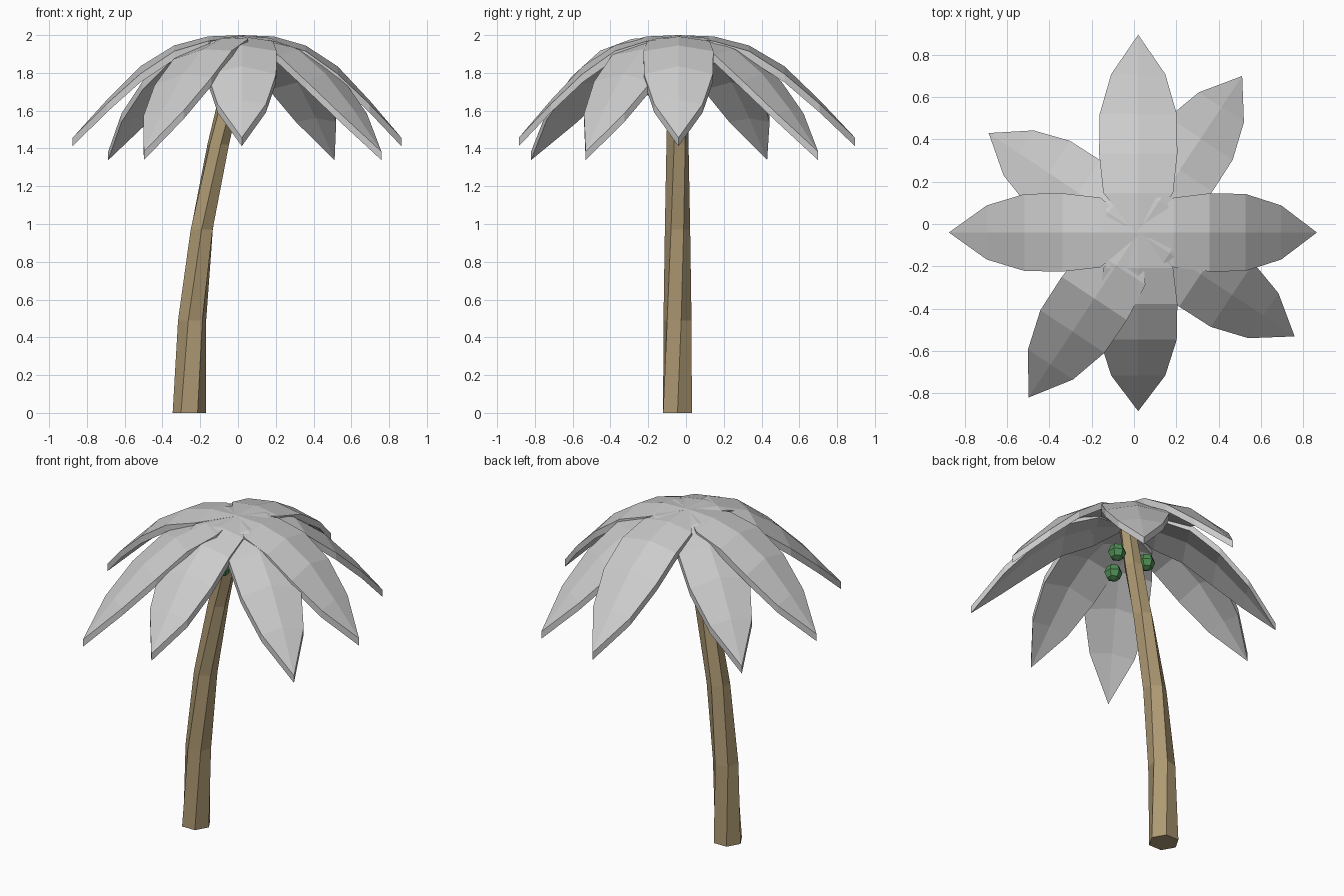
import bpy, bmesh, math
from mathutils import Vector

if "Cube" in bpy.data.objects:
    bpy.data.objects.remove(bpy.data.objects["Cube"])

CX, CY = 0.02, -0.04   # crown centre


def material(name, rgb):
    m = bpy.data.materials.new(name)
    m.diffuse_color = (*rgb, 1)
    m.use_nodes = True
    m.node_tree.nodes["Principled BSDF"].inputs["Base Color"].default_value = m.diffuse_color
    return m


def finish(bm, name, mat=None):
    bmesh.ops.recalc_face_normals(bm, faces=bm.faces[:])
    me = bpy.data.meshes.new(name)
    bm.to_mesh(me)
    bm.free()
    ob = bpy.data.objects.new(name, me)
    bpy.context.collection.objects.link(ob)
    if mat:
        me.materials.append(mat)


brown = material("bark", (0.42, 0.32, 0.17))
green = material("nut_green", (0.08, 0.27, 0.09))

# Trunk: bent, tapering, slightly twisted six-sided tube (x, z, radius)
path = [(-0.258, 0, 0.088), (-0.243, 0.49, 0.077), (-0.192, 0.97, 0.067),
        (-0.105, 1.42, 0.06), (-0.035, 1.72, 0.056), (CX, 1.995, 0.045)]
bm = bmesh.new()
rings = []
for x, z, r in path:
    twist = math.radians(30) * z
    rings.append([bm.verts.new((x + r * math.cos(twist + i * math.pi / 3),
                                -0.045 + r * math.sin(twist + i * math.pi / 3), z))
                  for i in range(6)])
for a, b in zip(rings, rings[1:]):
    for i in range(6):
        j = (i + 1) % 6
        bm.faces.new((a[i], a[j], b[j], b[i]))
bm.faces.new(rings[0])
bm.faces.new(rings[-1])
finish(bm, "trunk", brown)

# Fronds: folded, drooping blades with a ridge, five segments and a pointed tip
WIDTH = [0.015, 0.165, 0.185, 0.182, 0.128]
DROP = [0.0, 0.025, 0.03, 0.04, 0.02]
UPPER = [2.0, 1.993, 1.945, 1.835, 1.655, 1.457]
LOWER = [1.998, 1.985, 1.925, 1.795, 1.605, 1.383]


def frond(name, angle, length, heights, roll=0.0):
    d = Vector((math.cos(math.radians(angle)), math.sin(math.radians(angle)), 0))
    side = Vector((-d.y, d.x, 0))
    base = Vector((CX, CY, 0))
    bm = bmesh.new()
    rows = []
    for i, (w, drop) in enumerate(zip(WIDTH, DROP)):
        p = base + d * (length * i / 5)
        z = heights[i]
        rows.append([bm.verts.new(p + side * (s * w) +
                                  Vector((0, 0, z - abs(s) * drop + s * w * roll)))
                     for s in (1, 0, -1)])
    tip = bm.verts.new(base + d * length + Vector((0, 0, heights[5])))
    for a, b in zip(rows, rows[1:]):
        for k in (0, 1):
            bm.faces.new((a[k], a[k + 1], b[k + 1], b[k]))
    for k in (0, 1):
        bm.faces.new((rows[-1][k], rows[-1][k + 1], tip))
    # vertical thickness
    ext = bmesh.ops.extrude_face_region(bm, geom=bm.faces[:], use_keep_orig=True)
    low = [v for v in ext["geom"] if isinstance(v, bmesh.types.BMVert)]
    bmesh.ops.translate(bm, verts=low, vec=(0, 0, -0.045))
    finish(bm, name)


for i, length in enumerate((0.845, 0.935, 0.895, 0.845)):
    frond(f"upper_frond_{i + 1}", 90 * i, length, UPPER)
for i, (length, roll) in enumerate(((0.888, 0), (0.849, 0), (0.937, 0.12), (0.888, 0))):
    frond(f"lower_frond_{i + 1}", 56.4 + 90 * i, length, LOWER, roll)

# Nuts clustered under the crown
for i, pos in enumerate(((0.10, -0.03, 1.76), (0.01, -0.17, 1.72), (-0.09, 0.0, 1.75))):
    bm = bmesh.new()
    bmesh.ops.create_uvsphere(bm, u_segments=6, v_segments=4, radius=0.052)
    bmesh.ops.translate(bm, verts=bm.verts[:], vec=pos)
    finish(bm, f"nut_{i + 1}", green)
